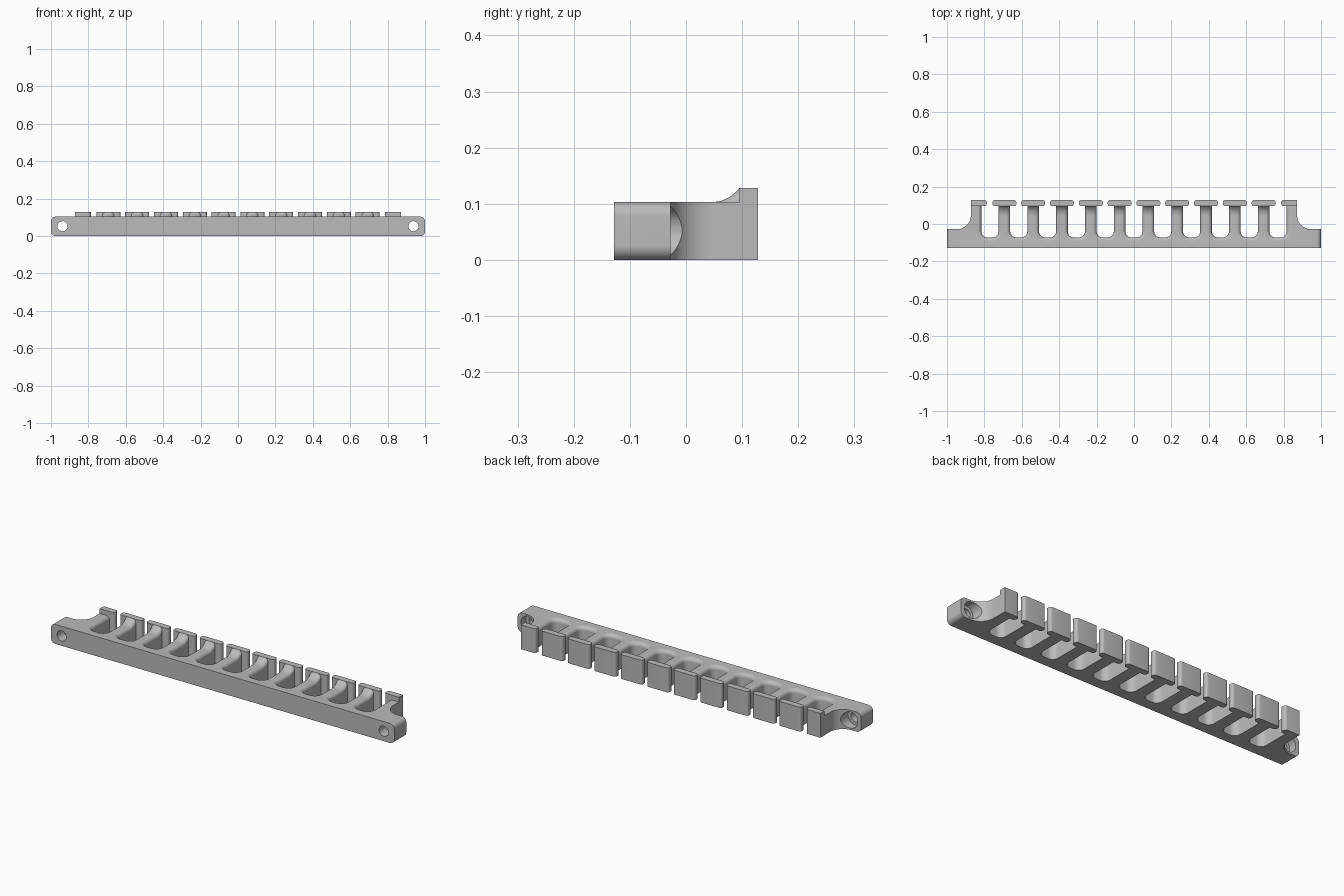
import bpy, bmesh, math
from mathutils import Vector

if "Cube" in bpy.data.objects:
    bpy.data.objects.remove(bpy.data.objects["Cube"], do_unlink=True)

BODY_H, PLATE_H = 0.103, 0.128
FRONT, BACK, NECK = -0.128, 0.128, 0.095
PITCH, SLOT_W, EDGE_R = 0.154, 0.092, 0.02
SIDE, HOLE_X, HOLE_Z = 0.872, 0.938, 0.052

grey = bpy.data.materials.new("light_grey")
grey.use_nodes = True
colour = (0.5, 0.5, 0.5, 1)
grey.diffuse_color = colour
grey.node_tree.nodes["Principled BSDF"].inputs["Base Color"].default_value = colour


def rounded(corners, steps=10):
    """Outline from right-angled corners (u, v, radius)."""
    points = []
    for i, (u, v, r) in enumerate(corners):
        p = Vector((u, v))
        if r == 0:
            points.append(p)
            continue
        a = (Vector(corners[i - 1][:2]) - p).normalized()
        b = (Vector(corners[(i + 1) % len(corners)][:2]) - p).normalized()
        centre = p + (a + b) * r
        for k in range(steps + 1):
            t = math.pi / 2 * k / steps
            points.append(centre - (b * math.cos(t) + a * math.sin(t)) * r)
    return points


def flat(outline, z):
    return [Vector((p.x, p.y, z)) for p in outline]


def upright(outline, y):
    return [Vector((p.x, y, p.y)) for p in outline]


def build(name, lofts, cutter=False):
    """One object from several lofts, each a list of matching rings."""
    bm = bmesh.new()
    for rings in lofts:
        rows = [[bm.verts.new(p) for p in ring] for ring in rings]
        n = len(rows[0])
        for low, high in zip(rows, rows[1:]):
            for i in range(n):
                j = (i + 1) % n
                bm.faces.new((low[i], low[j], high[j], high[i]))
        bm.faces.new(rows[0][::-1])
        bm.faces.new(rows[-1])
    bmesh.ops.recalc_face_normals(bm, faces=bm.faces)
    mesh = bpy.data.meshes.new(name)
    bm.to_mesh(mesh)
    bm.free()
    mesh.materials.append(grey)
    obj = bpy.data.objects.new(name, mesh)
    bpy.context.collection.objects.link(obj)
    obj.hide_render = cutter
    return obj


def select(obj):
    bpy.ops.object.select_all(action='DESELECT')
    obj.select_set(True)
    bpy.context.view_layer.objects.active = obj


def boolean(obj, tool, operation):
    mod = obj.modifiers.new("cut", 'BOOLEAN')
    mod.operation, mod.solver, mod.object = operation, 'EXACT', tool
    select(obj)
    bpy.ops.object.modifier_apply(modifier=mod.name)
    bpy.data.objects.remove(tool, do_unlink=True)


def circle(x, z, r, n=40):
    return [Vector((x + r * math.cos(2 * math.pi * i / n),
                    z + r * math.sin(2 * math.pi * i / n))) for i in range(n)]


# Comb body with mounting ears
ear_back, body_back = -0.028, NECK + 0.005
half = [(1, FRONT, 0), (1, ear_back, 0), (SIDE, ear_back, 0.075), (SIDE, body_back, 0)]
outline = rounded(half + [(-x, y, r) for x, y, r in reversed(half)], 16)
body = build("comb_body", [[flat(outline, 0), flat(outline, BODY_H)]])

# Rounded ear ends
ends = rounded([(-1, 0, 0.025), (1, 0, 0.025), (1, BODY_H, 0.025), (-1, BODY_H, 0.025)])
envelope = build("ear_rounding", [[upright(ends, -0.2), upright(ends, 0.2)]], True)
boolean(body, envelope, 'INTERSECT')


# Slots whose upper edge flares out in a fillet
def slot_outline(x, d):
    w, y, r = SLOT_W / 2 + d, -0.072 - d, 0.033 + d
    return rounded([(x - w, y, r), (x + w, y, r), (x + w, 0.2, 0), (x - w, 0.2, 0)])


slots = []
for i in range(-5, 6):
    rings = [flat(slot_outline(i * PITCH, 0), -0.05)]
    for k in range(9):
        t = math.pi / 2 * k / 8
        rings.append(flat(slot_outline(i * PITCH, EDGE_R * (1 - math.cos(t))),
                          BODY_H - EDGE_R + EDGE_R * math.sin(t)))
    rings.append(flat(slot_outline(i * PITCH, EDGE_R), 0.2))
    slots.append(rings)
boolean(body, build("slot_cutter", slots, True), 'DIFFERENCE')

# Screw holes with counterbores from the back
for name, radius, start in (("screw_hole", 0.027, -0.2), ("counterbore", 0.043, -0.07)):
    holes = [[upright(circle(s * HOLE_X, HOLE_Z, radius), y) for y in (start, 0.2)]
             for s in (-1, 1)]
    boolean(body, build(name, holes, True), 'DIFFERENCE')

# Round-topped ramps rising from each tooth to its plate
tooth_w = (PITCH - SLOT_W) / 2
ramp_start, ramp_r = 0.045, 0.0625
parts = [body]
for i in range(10):
    x = (i - 4.5) * PITCH
    rings = []
    for k in range(11):
        dy = (NECK - ramp_start) * k / 10
        top = BODY_H + ramp_r - math.sqrt(ramp_r ** 2 - dy ** 2)
        section = rounded([(x - tooth_w, 0.07, 0), (x + tooth_w, 0.07, 0),
                           (x + tooth_w, top, EDGE_R), (x - tooth_w, top, EDGE_R)])
        rings.append(upright(section, ramp_start + dy))
    parts.append(build(f"tooth_ramp_{i + 1}", [rings]))

# Retaining plates at the tooth ends
plate_w, r = 0.064, 0.013
for i in range(10):
    x = (i - 4.5) * PITCH
    o = rounded([(x - plate_w, NECK, r), (x + plate_w, NECK, r),
                 (x + plate_w, BACK, r), (x - plate_w, BACK, r)], 6)
    parts.append(build(f"retaining_plate_{i + 1}", [[flat(o, 0), flat(o, PLATE_H)]]))
for s, side in ((1, "left"), (-1, "right")):
    inner = s * (5.5 * PITCH - plate_w + 0.004)
    o = rounded([(inner, NECK, r), (s * SIDE, NECK, 0),
                 (s * SIDE, BACK, 0), (inner, BACK, r)], 6)
    parts.append(build(f"{side}_end_plate", [[flat(o, 0), flat(o, PLATE_H)]]))

for part in parts:
    select(part)
    bpy.ops.object.shade_smooth_by_angle(angle=math.radians(30))
